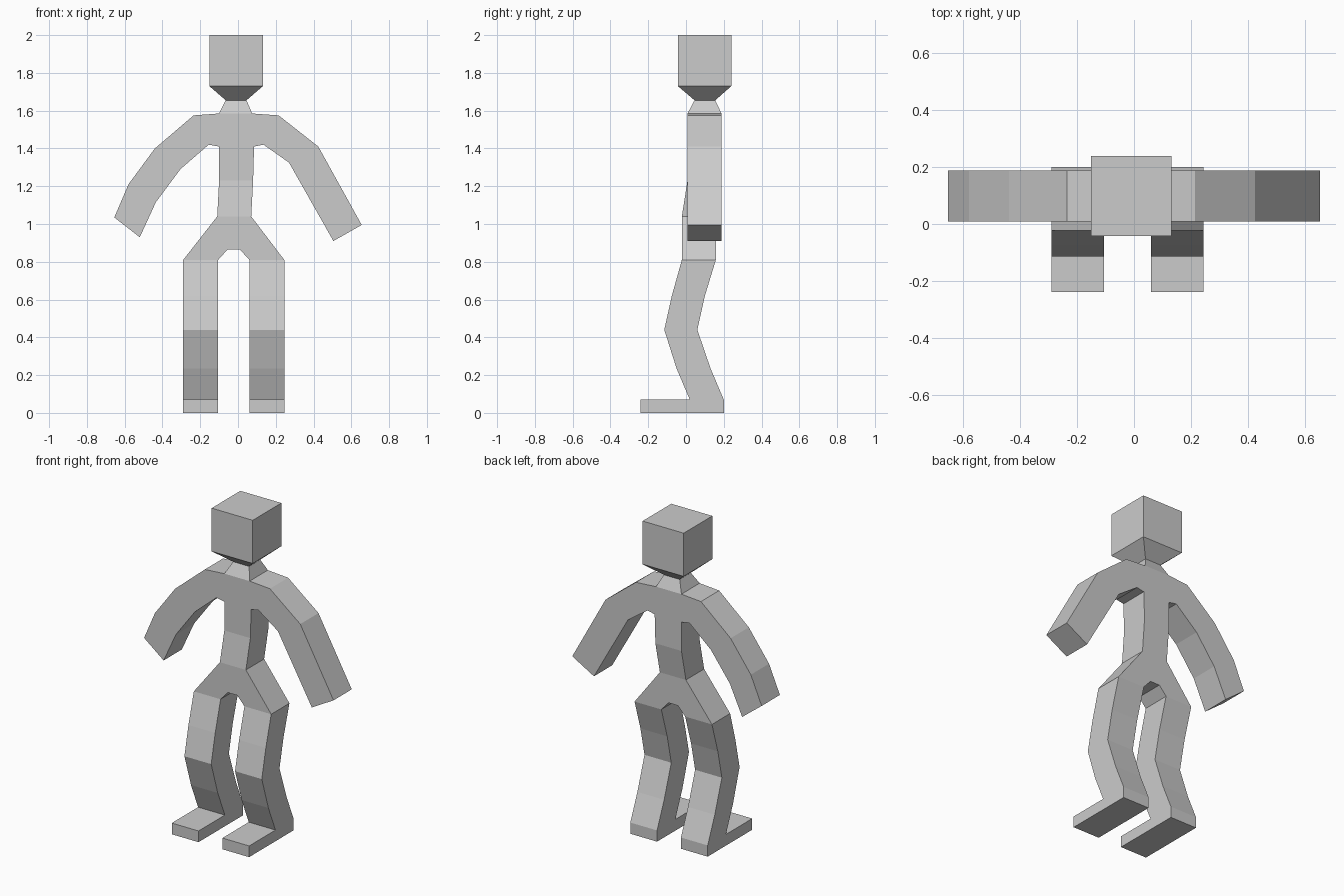
import bpy, bmesh
from mathutils import Vector

if "Cube" in bpy.data.objects:
    bpy.data.objects.remove(bpy.data.objects["Cube"])

grey = bpy.data.materials.new("plain grey")
grey.diffuse_color = (0.6, 0.6, 0.6, 1)
grey.use_nodes = True
grey.node_tree.nodes["Principled BSDF"].inputs["Base Color"].default_value = grey.diffuse_color


def finish(bm, name):
    bmesh.ops.remove_doubles(bm, verts=bm.verts, dist=0.002)
    bmesh.ops.recalc_face_normals(bm, faces=bm.faces)
    mesh = bpy.data.meshes.new(name)
    bm.to_mesh(mesh)
    bm.free()
    mesh.materials.append(grey)
    obj = bpy.data.objects.new(name, mesh)
    bpy.context.collection.objects.link(obj)


def strip(bm, side_a, side_b, place):
    """Row of quads between two matching edge lines."""
    a = [bm.verts.new(place(*p)) for p in side_a]
    b = [bm.verts.new(place(*p)) for p in side_b]
    for i in range(len(a) - 1):
        bm.faces.new((a[i], a[i + 1], b[i + 1], b[i]))


def thicken(bm, offset, drop):
    """Extrude the sheet into a solid and open the joints chosen by drop."""
    bmesh.ops.remove_doubles(bm, verts=bm.verts, dist=0.002)
    sheet = bm.faces[:]
    res = bmesh.ops.extrude_face_region(bm, geom=sheet, use_keep_orig=True)
    moved = [g for g in res["geom"] if isinstance(g, bmesh.types.BMVert)]
    bmesh.ops.translate(bm, verts=moved, vec=offset)
    gone = [f for f in bm.faces if drop(f)]
    bmesh.ops.delete(bm, geom=gone, context="FACES")


def level(f, z):
    return all(abs(v.co.z - z) < 0.002 for v in f.verts)


# Torso, arms and hips: a front sheet, with the hips stepping forward
def body_place(x, z):
    hips = abs(x) < 0.3 and z < 1.1 and z > 0.8
    return Vector((x, -0.022 if hips else 0.008, z))


bm = bmesh.new()
strip(bm, [(-.10, 1.585), (-.10, 1.41), (-.10, 1.23), (-.11, 1.04), (-.055, .865)],
      [(.075, 1.585), (.085, 1.41), (.08, 1.23), (.07, 1.04), (.01, .865)], body_place)
strip(bm, [(-.10, 1.585), (-.235, 1.575), (-.44, 1.40), (-.58, 1.21), (-.655, 1.035)],
      [(-.10, 1.41), (-.155, 1.42), (-.305, 1.29), (-.435, 1.115), (-.52, .93)], body_place)
strip(bm, [(.075, 1.585), (.215, 1.575), (.425, 1.41), (.655, .995)],
      [(.085, 1.41), (.135, 1.42), (.27, 1.325), (.505, .91)], body_place)
strip(bm, [(-.11, 1.04), (-.29, .81)], [(-.055, .865), (-.105, .81)], body_place)
strip(bm, [(.07, 1.04), (.245, .81)], [(.01, .865), (.06, .81)], body_place)
thicken(bm, (0, 0.18, 0),
        lambda f: level(f, .81) or (level(f, 1.585) and len(f.verts) == 4))
finish(bm, "torso_and_arms")

# Legs: a side sheet with bent knee and flat foot
front = [(-.022, .81), (-.075, .62), (-.115, .44), (-.05, .235), (.02, .07), (.02, 0)]
back = [(.158, .81), (.10, .62), (.06, .44), (.13, .235), (.20, .07), (.20, 0)]
for name, x in (("left_leg", 0.06), ("right_leg", -0.29)):
    place = lambda y, z, x=x: Vector((x, y, z))
    bm = bmesh.new()
    strip(bm, front, back, place)
    strip(bm, [(-.24, .07), (-.24, 0)], [(.02, .07), (.02, 0)], place)
    thicken(bm, (0.185, 0, 0), lambda f: level(f, .81))
    finish(bm, name)

# Neck and head: stacked square rings, closed at the crown
bm = bmesh.new()
rings = []
for x0, x1, y0, y1, z in ((-.10, .075, .008, .188, 1.585), (-.065, .045, .045, .155, 1.655),
                          (-.152, .132, -.043, .24, 1.73), (-.152, .132, -.043, .24, 2.0)):
    rings.append([bm.verts.new((x, y, z))
                  for x, y in ((x0, y0), (x1, y0), (x1, y1), (x0, y1))])
for lo, hi in zip(rings, rings[1:]):
    for i in range(4):
        j = (i + 1) % 4
        bm.faces.new((lo[i], lo[j], hi[j], hi[i]))
bm.faces.new(rings[-1])
finish(bm, "neck_and_head")
